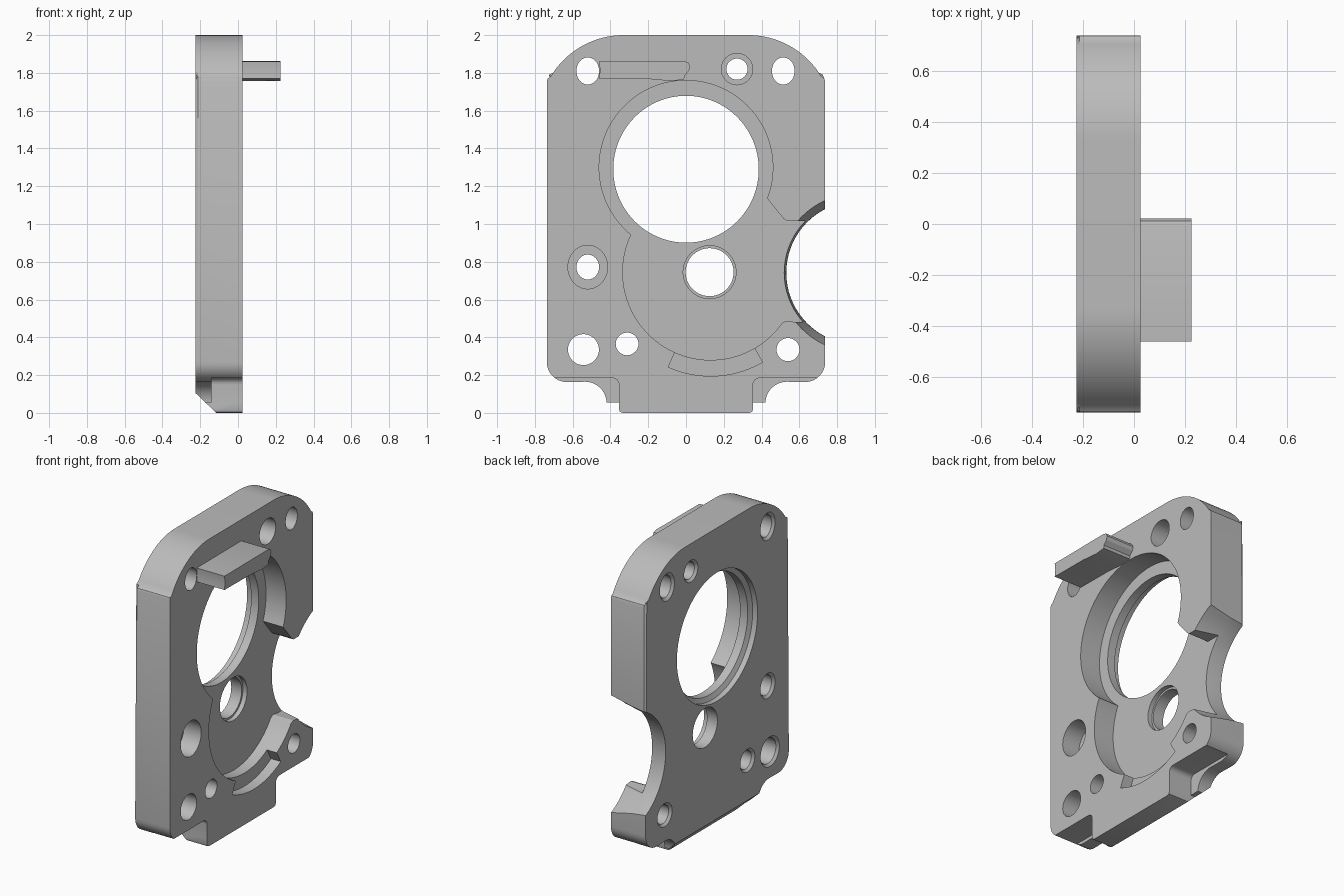
import bpy, bmesh
from math import cos, sin, radians, tau

if "Cube" in bpy.data.objects:
    bpy.data.objects.remove(bpy.data.objects["Cube"], do_unlink=True)

BACK, FACE, FLOOR, OUT = -0.225, 0.025, -0.12, 0.05

grey = bpy.data.materials.new("machined grey")
grey.use_nodes = True
colour = (0.5, 0.5, 0.5, 1)
grey.diffuse_color = colour
grey.node_tree.nodes["Principled BSDF"].inputs["Base Color"].default_value = colour


def arc(y, z, r, a0, a1, n=16):
    angles = [radians(a0 + (a1 - a0) * i / n) for i in range(n + 1)]
    return [(y + r * cos(a), z + r * sin(a)) for a in angles]


def make_object(name, bm):
    bmesh.ops.recalc_face_normals(bm, faces=bm.faces)
    mesh = bpy.data.meshes.new(name)
    bm.to_mesh(mesh)
    bm.free()
    mesh.materials.append(grey)
    obj = bpy.data.objects.new(name, mesh)
    bpy.context.collection.objects.link(obj)
    return obj


def loft(name, rings, chamfer=0):
    """Skin matching rings of points and cap both ends."""
    bm = bmesh.new()
    loops = [[bm.verts.new(p) for p in ring] for ring in rings]
    n = len(loops[0])
    for a, b in zip(loops, loops[1:]):
        for i in range(n):
            j = (i + 1) % n
            bm.faces.new((a[i], a[j], b[j], b[i]))
    start = bm.faces.new(loops[0])
    bm.faces.new(loops[-1])
    if chamfer:
        bmesh.ops.bevel(bm, geom=list(start.edges), offset=chamfer,
                        segments=1, affect='EDGES')
    return make_object(name, bm)


def prism(name, outline, x0, x1, chamfer=0):
    return loft(name, [[(x, y, z) for y, z in outline] for x in (x0, x1)], chamfer)


def bore(name, y, z, profile, stretch=1, n=64):
    """Round cutter along x from (x, radius) steps."""
    return loft(name, [[(x, y + r * cos(tau * i / n), z + r * stretch * sin(tau * i / n))
                        for i in range(n)] for x, r in profile])


def cut(target, cutter):
    mod = target.modifiers.new("cut", 'BOOLEAN')
    mod.operation = 'DIFFERENCE'
    mod.solver = 'EXACT'
    mod.object = cutter
    bpy.context.view_layer.objects.active = target
    bpy.ops.object.modifier_apply(modifier=mod.name)
    bpy.data.objects.remove(cutter, do_unlink=True)


# Plate outline: right half, then mirrored
half = [(0.335, 0), (0.35, 0.006), (0.355, 0.02), (0.355, 0.055), (0.42, 0.055)]
half += arc(0.535, 0.05, 0.115, 175, 90, 10)
half += arc(0.63, 0.27, 0.107, -90, 0, 10)
half += [(0.737, 1.755), (0.732, 1.77)]
half += arc(0.33, 1.55, 0.45, 31, 90, 20)
outline = half + [(-y, z) for y, z in reversed(half)]
plate = prism("mounting_plate", outline, BACK, FACE, 0.012)

# Sloped back edge along the foot
slope = [(-0.3, -0.05), (-0.3, 0.176), (BACK, 0.105), (-0.115, 0), (-0.063, -0.05)]
cut(plate, loft("foot_slope_cutter", [[(x, y, z) for x, z in slope] for y in (-0.5, 0.5)]))

# Front notches either side of the foot
notch = [(0.355, -0.1)] + arc(0.39, 0.15, 0.035, 180, 90, 6) + [(0.9, 0.185), (0.9, -0.1)]
for side in (1, -1):
    cut(plate, prism("notch_cutter", [(side * y, z) for y, z in notch], -0.14, OUT))

# Two-lobed front pocket opening to the side
pocket = arc(0, 1.3, 0.46, -21, 231, 64)
pocket += arc(0.13, 0.745, 0.465, 157, 325, 48)
pocket += [(0.535, 0.487), (0.585, 0.48), (0.85, 0.48), (0.85, 1.015),
           (0.57, 1.015), (0.535, 1.015), (0.515, 1.03)]
cut(plate, prism("pocket_cutter", pocket, FLOOR, OUT))

# Shallow crescent ledge under the pocket
ledge = arc(0.13, 0.745, 0.55, 246, 300, 24) + arc(0.13, 0.745, 0.42, 300, 246, 24)
cut(plate, prism("ledge_cutter", ledge, -0.045, OUT))

# Large side cutout, widening to the front
cut(plate, bore("side_cutout_cutter", 0.91, 0.742,
                [(-0.25, 0.378), (-0.2, 0.38), (FLOOR, 0.39), (FACE, 0.42), (OUT, 0.425)], n=96))

# Main opening and the stepped bore below it
cut(plate, bore("main_opening_cutter", 0, 1.29,
                [(-0.25, 0.415), (-0.19, 0.415), (-0.175, 0.385), (OUT, 0.385)], 1.01, 96))
cut(plate, bore("stepped_bore_cutter", 0.125, 0.745,
                [(-0.25, 0.127), (-0.15, 0.127), (-0.15, 0.14), (OUT, 0.14)]))

# Bolt holes: y, z, radius, height stretch, counterbore radius
bolt_holes = [
    (-0.52, 1.81, 0.06, 1.2, 0),
    (0.515, 1.81, 0.06, 1.2, 0),
    (0.27, 1.82, 0.056, 1, 0.083),
    (-0.52, 0.772, 0.06, 1.2, 0.105),
    (-0.543, 0.335, 0.082, 1, 0),
    (-0.312, 0.365, 0.06, 1, 0),
    (0.54, 0.335, 0.061, 1, 0),
]
for y, z, r, stretch, wide in bolt_holes:
    steps = [(-0.24, r + 0.03), (-0.21, r)]
    if wide:
        steps += [(-0.1, r), (-0.1, wide), (OUT, wide)]
        stretch = (1 + stretch) / 2
    else:
        steps += [(OUT, r)]
    cut(plate, bore("bolt_hole_cutter", y, z, steps, stretch, 40))

# Tab standing out of the front face
tab_outline = [(-0.46, 1.86), (-0.455, 1.815), (-0.46, 1.77), (-0.2, 1.768), (-0.08, 1.757),
               (-0.01, 1.765), (-0.008, 1.785), (0.015, 1.81), (0.022, 1.835),
               (0.012, 1.855), (-0.01, 1.862)]
tab = prism("front_tab", tab_outline, FACE - 0.01, 0.225)

# Smooth curved walls, keep edges crisp
bpy.ops.object.select_all(action='DESELECT')
for obj in (plate, tab):
    obj.select_set(True)
bpy.context.view_layer.objects.active = plate
bpy.ops.object.shade_smooth_by_angle(angle=radians(25))
